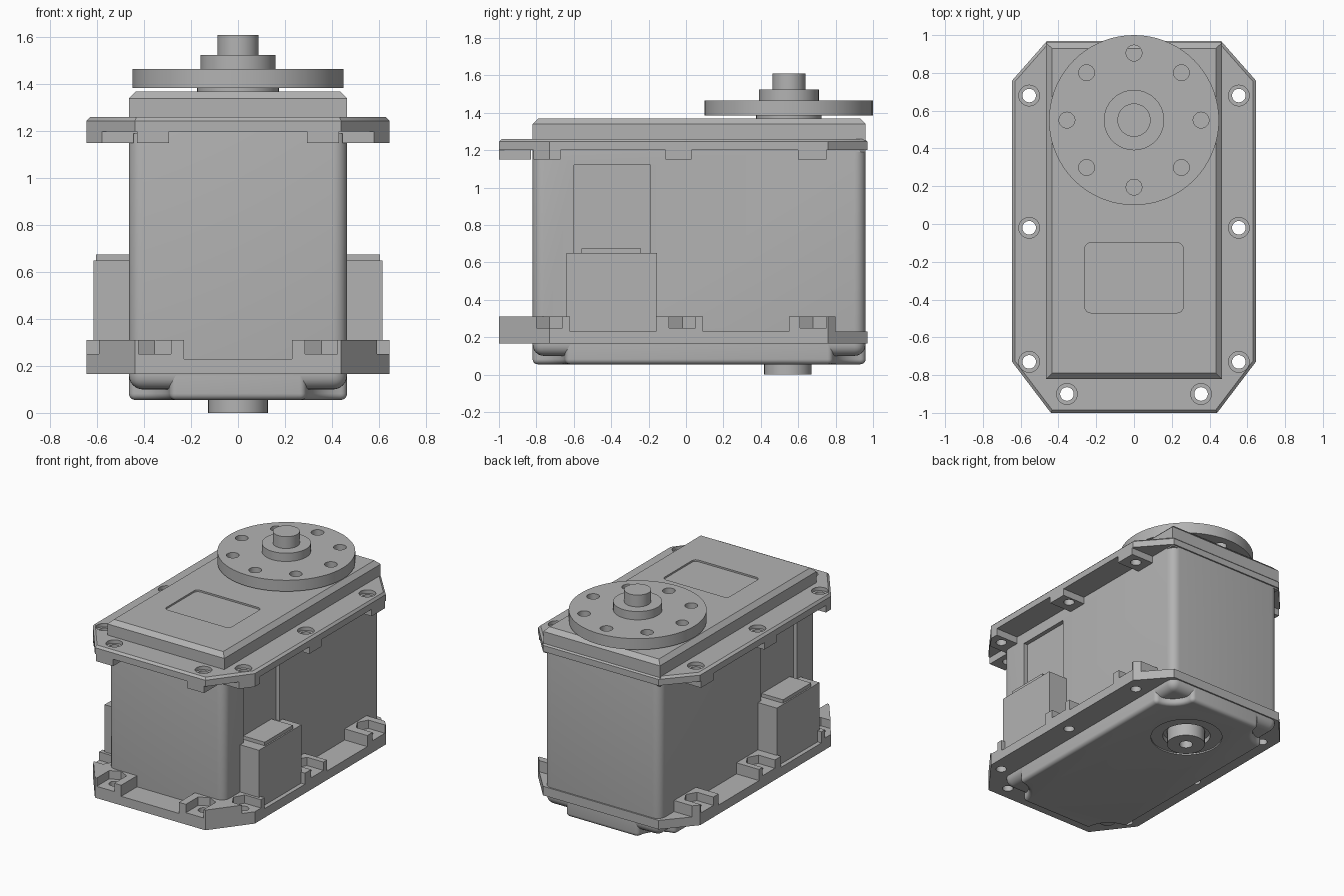
import bpy, bmesh, math

if "Cube" in bpy.data.objects:
    bpy.data.objects.remove(bpy.data.objects["Cube"], do_unlink=True)

grey = bpy.data.materials.new("housing grey")
grey.use_nodes = True
grey.diffuse_color = (0.45, 0.45, 0.45, 1)
grey.node_tree.nodes["Principled BSDF"].inputs["Base Color"].default_value = (0.45, 0.45, 0.45, 1)


# Helpers
def prism(name, outline, z0, z1):
    bm = bmesh.new()
    face = bm.faces.new([bm.verts.new((x, y, z0)) for x, y in outline])
    up = bmesh.ops.extrude_face_region(bm, geom=[face])["geom"]
    bmesh.ops.translate(bm, vec=(0, 0, z1 - z0), verts=[v for v in up if isinstance(v, bmesh.types.BMVert)])
    bmesh.ops.recalc_face_normals(bm, faces=bm.faces)
    mesh = bpy.data.meshes.new(name)
    bm.to_mesh(mesh)
    bm.free()
    mesh.materials.append(grey)
    obj = bpy.data.objects.new(name, mesh)
    bpy.context.collection.objects.link(obj)
    return obj


def box(name, x0, x1, y0, y1, z0, z1):
    return prism(name, [(x0, y0), (x1, y0), (x1, y1), (x0, y1)], z0, z1)


def circle(x, y, r, n=40, start=0, sweep=2 * math.pi):
    return [(x + r * math.cos(start + sweep * i / n), y + r * math.sin(start + sweep * i / n))
            for i in range(n)]


def disc(name, x, y, r, z0, z1, n=40):
    return prism(name, circle(x, y, r, n), z0, z1)


def apply(obj, mod):
    bpy.context.view_layer.objects.active = obj
    bpy.ops.object.modifier_apply(modifier=mod.name)


def cut(obj, cutters):
    for c in cutters:
        mod = obj.modifiers.new("cut", "BOOLEAN")
        mod.operation = "DIFFERENCE"
        mod.solver = "EXACT"
        mod.object = c
        apply(obj, mod)
        bpy.data.objects.remove(c, do_unlink=True)


def bevel(obj, width, segments):
    mod = obj.modifiers.new("bevel", "BEVEL")
    mod.width = width
    mod.segments = segments
    mod.limit_method = "ANGLE"
    mod.angle_limit = math.radians(40)
    apply(obj, mod)


def chamfer_top(obj, width):
    bm = bmesh.new()
    bm.from_mesh(obj.data)
    top = max(v.co.z for v in bm.verts)
    edges = [e for e in bm.edges if all(v.co.z > top - 1e-4 for v in e.verts)]
    bmesh.ops.bevel(bm, geom=edges, offset=width, segments=1, affect="EDGES")
    bm.to_mesh(obj.data)
    bm.free()


AXIS = 0.55
FRONT, BACK, SIDE = -0.82, 0.96, 0.465
half = [(0.44, -1), (0.645, -0.73), (0.645, 0.76), (0.46, 0.97)]
flange = half + [(-x, y) for x, y in reversed(half)]
side_screws = [(s * 0.555, y) for s in (-1, 1) for y in (-0.73, -0.02, 0.68)]
front_screws = [(s * 0.355, -0.9) for s in (-1, 1)]
screws = side_screws + front_screws

# Main case with a shallow recess in each side
case = box("main_case", -SIDE, SIDE, FRONT, BACK, 0.1, 1.3)
bevel(case, 0.06, 6)
cut(case, [box("recess", *sorted((s * 0.435, s * 0.6)), -0.6, -0.19, 0.3, 1.12) for s in (-1, 1)])

# Bottom cover with scooped corners and a ring recess around the pivot
scooped = []
for x, y, a in ((SIDE, FRONT, 180), (SIDE, BACK, 270), (-SIDE, BACK, 0), (-SIDE, FRONT, 90)):
    arc = circle(x, y, 0.175, 10, math.radians(a), -math.pi / 2)
    end = math.radians(a - 90)
    arc.append((x + 0.175 * math.cos(end), y + 0.175 * math.sin(end)))
    scooped += arc
cover = prism("bottom_cover", scooped, 0.055, 0.24)
bevel(cover, 0.045, 5)
cut(cover, [disc("ring", 0, AXIS, 0.24, 0, 0.065), disc("groove", 0, AXIS, 0.16, 0, 0.1)])

pivot = disc("bottom_pivot", 0, AXIS - 0.005, 0.127, 0, 0.15)
cut(pivot, [disc("pivot_hole", 0, AXIS - 0.005, 0.045, -0.1, 0.06, 24)])

# Upper flange with countersunk screw holes
upper = prism("upper_flange", flange, 1.2, 1.26)
chamfer_top(upper, 0.015)
cut(upper, [disc("hole", x, y, 0.036, 1, 1.4, 24) for x, y in screws])
cut(upper, [disc("counterbore", x, y, 0.055, 1.235, 1.4, 24) for x, y in screws])

# Pads beneath the upper flange
pads = prism("upper_flange_pads", flange, 1.15, 1.2)
gaps = [box("front_gap", -0.295, 0.295, -1.1, FRONT, 1, 1.3),
        box("middle", -SIDE + 0.02, SIDE - 0.02, FRONT - 0.01, 1.1, 1, 1.3)]
for s in (-1, 1):
    for y0, y1 in ((-0.67, -0.11), (0.03, 0.6), (0.75, 1.1)):
        gaps.append(box("side_gap", *sorted((s * 0.4, s * 0.8)), y0, y1, 1, 1.3))
    gaps.append(prism("corner_gap", [(s * 0.43, -1.1), (s * 0.8, -1.1), (s * 0.8, -0.815),
                                     (s * 0.43, -0.815)], 1, 1.3))
cut(pads, gaps + [disc("hole", x, y, 0.036, 1, 1.4, 24) for x, y in screws])

# Lower flange
lower = prism("lower_flange", flange, 0.165, 0.23)
cut(lower, [disc("hole", x, y, 0.036, 0, 0.4, 24) for x, y in screws])

# Raised nut holders on the lower flange, each with an open hexagonal pocket
holders = prism("nut_holders", flange, 0.23, 0.31)
gaps = [box("front_gap", -0.23, 0.23, -1.1, FRONT, 0.2, 0.4),
        box("middle", -SIDE + 0.02, SIDE - 0.02, FRONT + 0.02, 1.1, 0.2, 0.4)]
for s in (-1, 1):
    for y0, y1 in ((-0.62, -0.16), (0.09, 0.55), (0.8, 1.1)):
        gaps.append(box("side_gap", *sorted((s * 0.4, s * 0.8)), y0, y1, 0.2, 0.4))
for x, y in side_screws:
    s = math.copysign(1, x)
    gaps.append(prism("pocket", [(x - s * 0.08, y), (x - s * 0.04, y + 0.07), (x + s * 0.2, y + 0.07),
                                 (x + s * 0.2, y - 0.07), (x - s * 0.04, y - 0.07)], 0.25, 0.4))
for x, y in front_screws:
    gaps.append(prism("pocket", [(x, y + 0.075), (x + 0.07, y + 0.04), (x + 0.07, y - 0.2),
                                 (x - 0.07, y - 0.2), (x - 0.07, y + 0.04)], 0.25, 0.4))
cut(holders, gaps + [disc("hole", x, y, 0.036, 0, 0.4, 24) for x, y in screws])

# Top cover with a label recess
top = box("top_cover", -SIDE, SIDE, FRONT, BACK, 1.19, 1.37)
chamfer_top(top, 0.03)
label = []
for x, y, a in ((0.23, -0.13, 0), (-0.23, -0.13, 90), (-0.23, -0.44, 180), (0.23, -0.44, 270)):
    label += circle(x, y, 0.03, 5, math.radians(a), math.pi / 2 * 1.25)
cut(top, [prism("label_recess", label, 1.358, 1.5)])

# Side connector housings
for s, side in ((1, "left"), (-1, "right")):
    box(side + "_connector", *sorted((s * 0.4, s * 0.615)), -0.64, -0.155, 0.2, 0.65)
    box(side + "_connector_cap", *sorted((s * 0.4, s * 0.605)), -0.56, -0.24, 0.64, 0.675)

# Output horn, hub and shaft
horn = disc("horn_disc", 0, AXIS, 0.45, 1.385, 1.465, 72)
cut(horn, [disc("horn_hole", x, y, 0.042, 1.3, 1.6, 24) for x, y in circle(0, AXIS, 0.355, 8)])
disc("horn_collar", 0, AXIS, 0.175, 1.36, 1.39)
disc("horn_hub", 0, AXIS, 0.16, 1.46, 1.525)
disc("output_shaft", 0, AXIS, 0.088, 1.52, 1.61)

# Smooth the curved walls, keep edges crisp
bpy.ops.object.select_all(action="DESELECT")
for obj in bpy.context.collection.objects:
    if obj.type == "MESH" and grey.name in obj.data.materials:
        obj.select_set(True)
        bpy.context.view_layer.objects.active = obj
bpy.ops.object.shade_smooth_by_angle(angle=math.radians(30))
